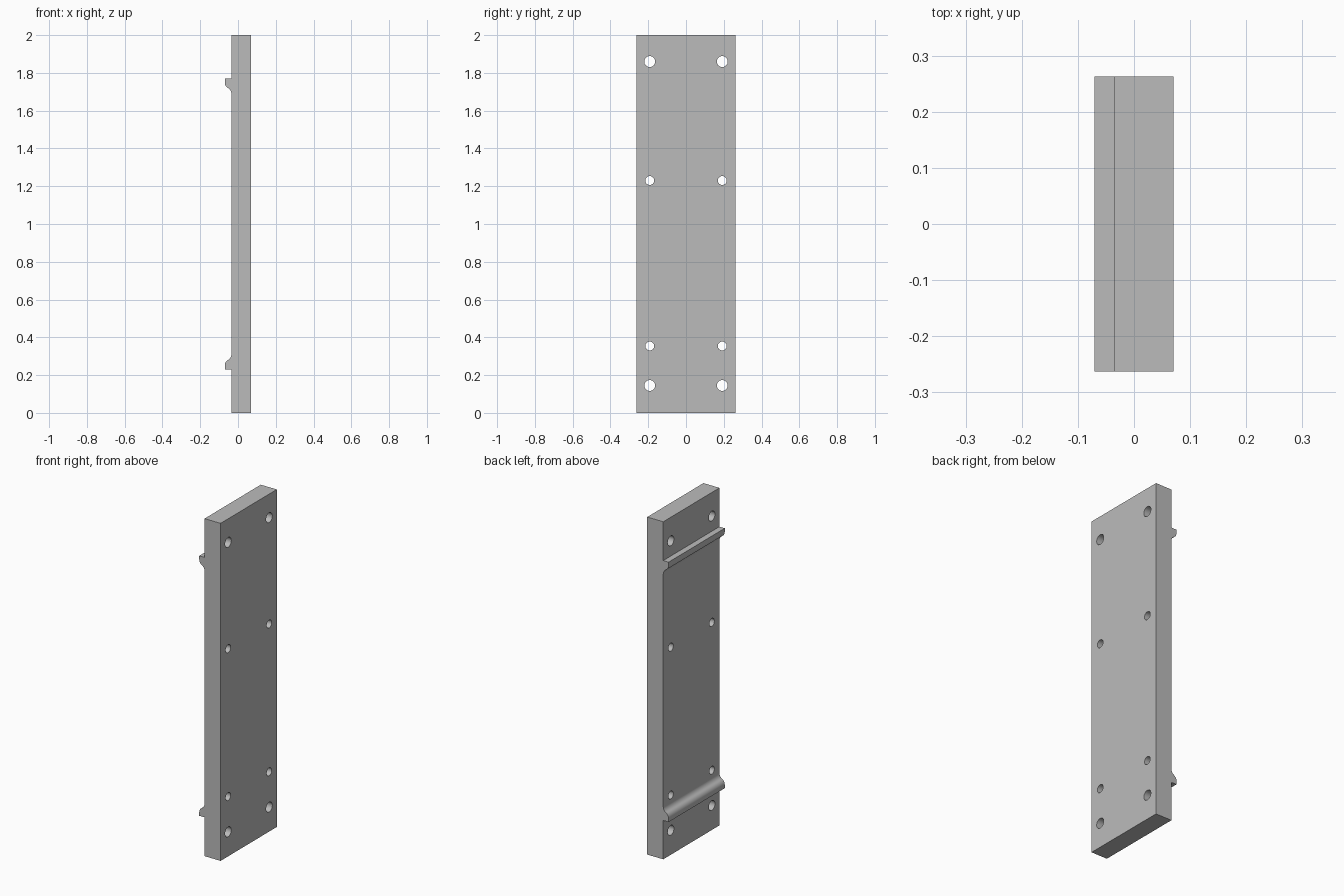
import bpy, bmesh, math
from mathutils import Matrix

cube = bpy.data.objects.get("Cube")
if cube:
    bpy.data.objects.remove(cube, do_unlink=True)

HALF_DEPTH = 0.263
BACK, FACE, LIP = 0.07, -0.035, -0.07

grey = bpy.data.materials.new("plain grey")
grey.use_nodes = True
grey.diffuse_color = (0.5, 0.5, 0.5, 1)
grey.node_tree.nodes["Principled BSDF"].inputs["Base Color"].default_value = (0.5, 0.5, 0.5, 1)


def add_object(name, bm):
    bmesh.ops.recalc_face_normals(bm, faces=bm.faces)
    mesh = bpy.data.meshes.new(name)
    bm.to_mesh(mesh)
    bm.free()
    mesh.materials.append(grey)
    obj = bpy.data.objects.new(name, mesh)
    bpy.context.collection.objects.link(obj)
    return obj


def smooth(obj):
    bpy.ops.object.select_all(action='DESELECT')
    obj.select_set(True)
    bpy.context.view_layer.objects.active = obj
    bpy.ops.object.shade_smooth_by_angle(angle=math.radians(30))


def extrude_profile(name, points):
    """Extrude an (x, z) outline across the full depth."""
    bm = bmesh.new()
    face = bm.faces.new([bm.verts.new((x, -HALF_DEPTH, z)) for x, z in points])
    new = bmesh.ops.extrude_face_region(bm, geom=[face])["geom"]
    verts = [v for v in new if isinstance(v, bmesh.types.BMVert)]
    bmesh.ops.translate(bm, verts=verts, vec=(0, 2 * HALF_DEPTH, 0))
    return add_object(name, bm)


# Mounting plate
plate = extrude_profile("mounting_plate", [(FACE, 0), (BACK, 0), (BACK, 2), (FACE, 2)])

# Screw holes: large pairs near the ends, small pairs between
bm = bmesh.new()
for z, radius in ((0.145, 0.029), (0.354, 0.0235), (1.23, 0.0235), (1.86, 0.029)):
    for y in (-0.192, 0.192):
        place = Matrix.Translation((0, y, z)) @ Matrix.Rotation(math.pi / 2, 4, 'Y')
        bmesh.ops.create_cone(bm, cap_ends=True, segments=32, radius1=radius,
                              radius2=radius, depth=0.4, matrix=place)
cutter = add_object("hole_cutter", bm)
cutter.hide_render = True
cutter.hide_set(True)
cut = plate.modifiers.new("screw_holes", 'BOOLEAN')
cut.operation = 'DIFFERENCE'
cut.solver = 'EXACT'
cut.object = cutter
bpy.context.view_layer.objects.active = plate
bpy.ops.object.modifier_apply(modifier=cut.name)
bpy.data.objects.remove(cutter, do_unlink=True)
smooth(plate)

# Rails: square ledge outside, rounded nose flowing into a fillet inside
STEPS = 8
SWEEP = math.radians(60)
radius = (FACE - LIP) / (2 * (1 - math.cos(SWEEP)))
rise = radius * math.sin(SWEEP)
start = 0.25
outline = [(FACE + 0.005, 0.23), (LIP, 0.23)]
for i in range(STEPS + 1):
    a = SWEEP * i / STEPS
    outline.append((LIP + radius * (1 - math.cos(a)), start + radius * math.sin(a)))
for i in range(STEPS - 1, -1, -1):
    a = SWEEP * i / STEPS
    outline.append((FACE - radius * (1 - math.cos(a)), start + 2 * rise - radius * math.sin(a)))
outline.append((FACE + 0.005, start + 2 * rise))

smooth(extrude_profile("lower_rail", outline))
smooth(extrude_profile("upper_rail", [(x, 2 - z) for x, z in outline]))
